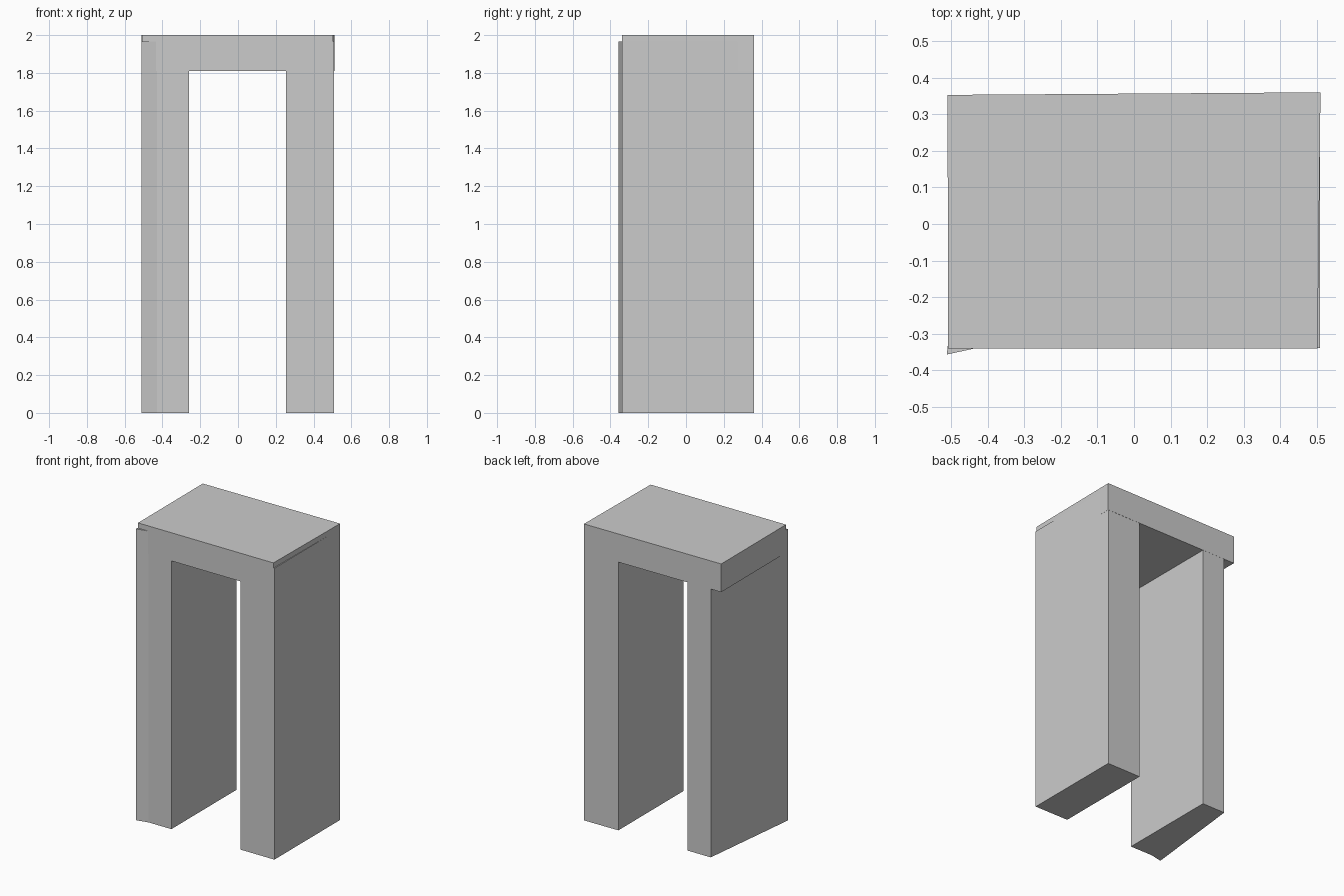
import bpy, bmesh

if "Cube" in bpy.data.objects:
    bpy.data.objects.remove(bpy.data.objects["Cube"])


def prism(name, outline, z0, z1):
    """Extrude a counter-clockwise plan outline from z0 up to z1."""
    bm = bmesh.new()
    base = bm.faces.new([bm.verts.new((x, y, z0)) for x, y in outline])
    out = bmesh.ops.extrude_face_region(bm, geom=[base])
    for v in out["geom"]:
        if isinstance(v, bmesh.types.BMVert):
            v.co.z = z1
    bmesh.ops.recalc_face_normals(bm, faces=bm.faces[:])
    mesh = bpy.data.meshes.new(name)
    bm.to_mesh(mesh)
    bm.free()
    obj = bpy.data.objects.new(name, mesh)
    bpy.context.collection.objects.link(obj)
    return obj


# Lintel slab, slightly out of square
prism("lintel", [(-0.508, -0.34), (0.502, -0.34), (0.51, 0.36), (-0.51, 0.353)], 1.81, 2.0)

# Right leg: straight block, its outer face just proud of the lintel
prism("right_leg", [(0.255, -0.339), (0.509, -0.339), (0.509, 0.359), (0.255, 0.357)], 0.0, 1.965)

# Left leg: outer face slants inward to the back, flared front corner
prism("left_leg", [(-0.512, -0.357), (-0.43, -0.339), (-0.26, -0.339),
                   (-0.26, 0.354), (-0.432, 0.353)], 0.0, 1.965)
